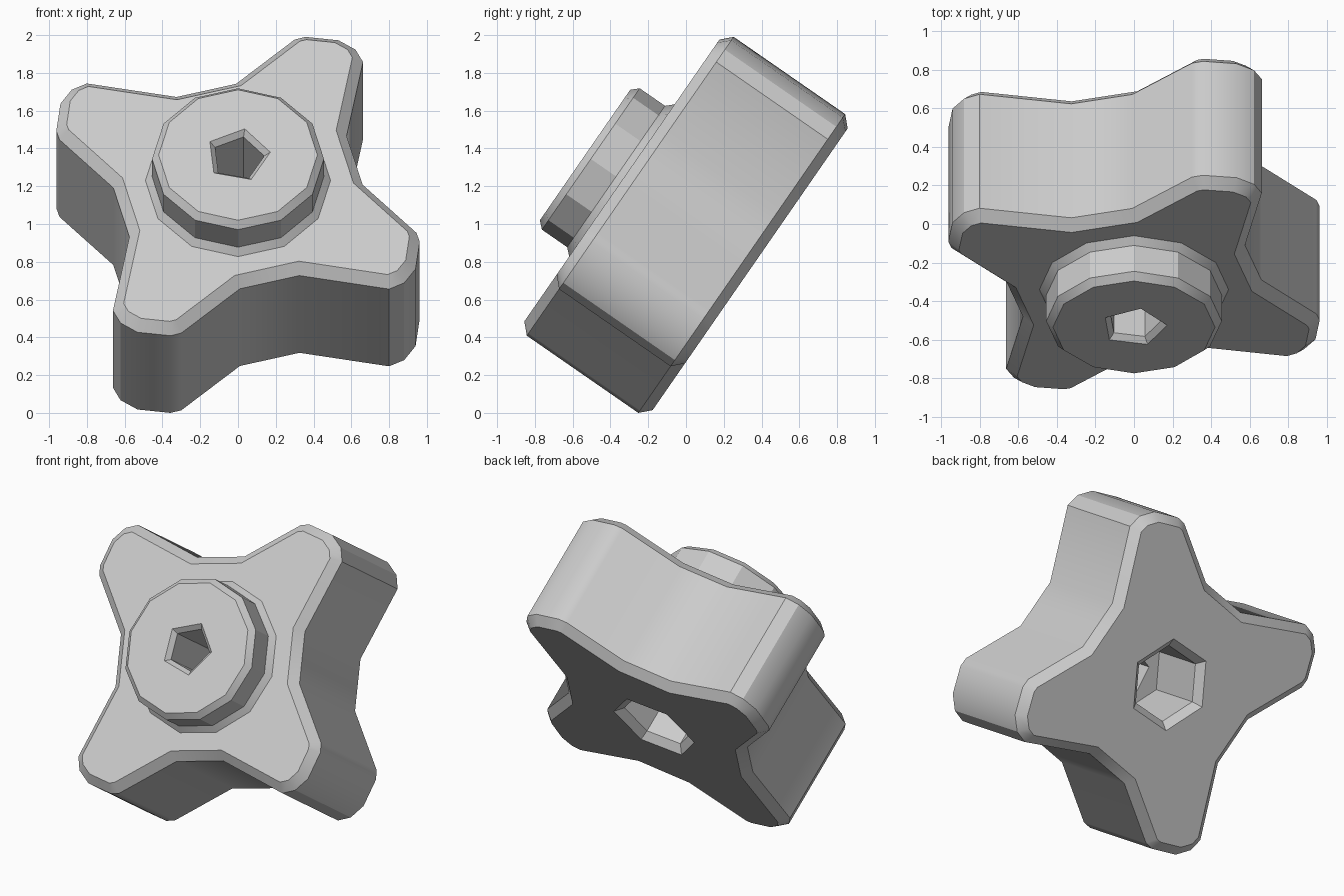
import bpy, bmesh
from math import sin, cos, radians, pi
from mathutils import Matrix, Vector

cube = bpy.data.objects.get("Cube")
if cube:
    bpy.data.objects.remove(cube)

grey = bpy.data.materials.new("light grey")
grey.use_nodes = True
grey.diffuse_color = (0.6, 0.6, 0.6, 1)
grey.node_tree.nodes["Principled BSDF"].inputs["Base Color"].default_value = (0.6, 0.6, 0.6, 1)


def finish(bm, name):
    bmesh.ops.recalc_face_normals(bm, faces=bm.faces)
    mesh = bpy.data.meshes.new(name)
    bm.to_mesh(mesh)
    bm.free()
    mesh.materials.append(grey)
    ob = bpy.data.objects.new(name, mesh)
    bpy.context.collection.objects.link(ob)
    return ob


def turned(name, sides, turn, rings):
    """Closed solid of revolution with few sides; rings are (radius, height)."""
    bm = bmesh.new()
    loops = []
    for r, h in rings:
        angles = [radians(turn) + 2 * pi * i / sides for i in range(sides)]
        loops.append([bm.verts.new((r * cos(a), r * sin(a), h)) for a in angles])
    for low, high in zip(loops, loops[1:]):
        for i in range(sides):
            j = (i + 1) % sides
            bm.faces.new((low[i], low[j], high[j], high[i]))
    bm.faces.new(loops[0])
    bm.faces.new(loops[-1])
    return finish(bm, name)


def combine(target, tool, operation):
    """Apply a boolean and discard the tool."""
    tool.hide_render = True
    mod = target.modifiers.new(operation, "BOOLEAN")
    mod.operation, mod.solver, mod.object = operation, "EXACT", tool
    bpy.context.view_layer.objects.active = target
    bpy.ops.object.modifier_apply(modifier=mod.name)
    bpy.data.objects.remove(tool)


# Four-armed grip: one arm and valley, repeated by quarter turns
arm = [(-0.575, -0.325), (-0.662, -0.80), (-0.622, -0.88), (-0.532, -0.94),
       (-0.357, -0.962), (-0.30, -0.945), (0.01, -0.66)]
half = 0.413
bm = bmesh.new()
outline = []
for k in range(4):
    spin = Matrix.Rotation(k * pi / 2, 3, "Z")
    # the first valley point belongs to the neighbouring arm's end of the valley
    outline += [bm.verts.new(spin @ Vector((x, y, -half))) for x, y in arm]
base = bm.faces.new(outline)
grown = bmesh.ops.extrude_face_region(bm, geom=[base], use_keep_orig=True)["geom"]
top = [v for v in grown if isinstance(v, bmesh.types.BMVert)]
bmesh.ops.translate(bm, verts=top, vec=(0, 0, 2 * half))
bmesh.ops.recalc_face_normals(bm, faces=bm.faces)
rims = [e for e in bm.edges if abs(e.verts[0].co.z - e.verts[1].co.z) < 0.01]
bmesh.ops.bevel(bm, geom=rims, offset=0.054, offset_type="OFFSET",
                segments=1, affect="EDGES", clamp_overlap=False)
knob = finish(bm, "star_knob")

# Raised hub with flared foot and chamfered top
hub = turned("hub", 12, 90, [(0.49, 0.3), (0.49, half), (0.455, 0.45),
                             (0.455, 0.613), (0.42, 0.65)])
combine(knob, hub, "UNION")

# Hexagonal pocket in the back, five-sided bolt hole through the hub
pocket = turned("nut_pocket", 6, 10, [(0.325, -0.453), (0.285, -half),
                                      (0.235, -0.365), (0.235, 0.05)])
combine(knob, pocket, "DIFFERENCE")
bore = turned("bolt_hole", 5, 6, [(0.14, -0.1), (0.14, 0.62), (0.172, 0.65),
                                  (0.204, 0.68)])
combine(knob, bore, "DIFFERENCE")

# Lean the knob back and centre it on the floor
knob.data.transform(Matrix.Rotation(radians(55.3), 4, "X"))
low = min(v.co.z for v in knob.data.vertices)
knob.data.transform(Matrix.Translation((0, 0, -low)))

bpy.ops.object.select_all(action="DESELECT")
knob.select_set(True)
bpy.context.view_layer.objects.active = knob
bpy.ops.object.shade_smooth_by_angle(angle=radians(29.5))
